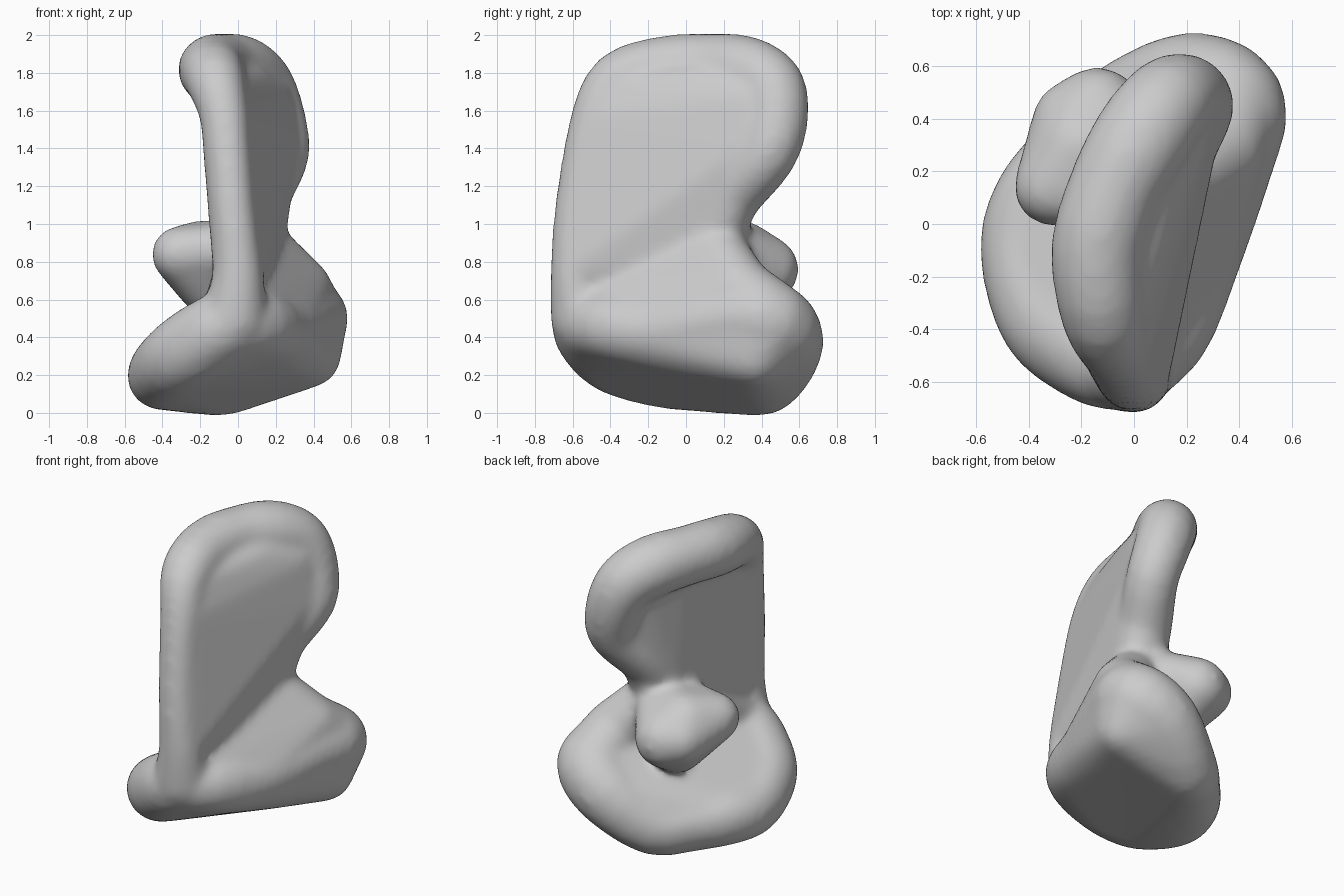
import bpy
import bmesh
from mathutils import Vector

cube = bpy.data.objects.get("Cube")
if cube:
    bpy.data.objects.remove(cube, do_unlink=True)

# Directions of a round ball, reused for every hull
ball = bmesh.new()
bmesh.ops.create_icosphere(ball, subdivisions=3, radius=1)
directions = [v.co.copy() for v in ball.verts]
ball.free()

PUFF = 0.009  # makes up for the shrinkage of the final smoothing
body = bmesh.new()


def hull(balls):
    """Add the convex skin around balls given as (x, y, z, radius)."""
    part = bmesh.new()
    for x, y, z, r in balls:
        for d in directions:
            part.verts.new(Vector((x, y, z)) + d * (r + PUFF))
    bmesh.ops.convex_hull(part, input=part.verts[:])
    loose = [v for v in part.verts if not v.link_faces]
    bmesh.ops.delete(part, geom=loose, context='VERTS')
    bmesh.ops.recalc_face_normals(part, faces=part.faces[:])
    mesh = bpy.data.meshes.new("part")
    part.to_mesh(mesh)
    part.free()
    body.from_mesh(mesh)
    bpy.data.meshes.remove(mesh)


def spline(balls, closed=False, steps=3):
    """Put extra balls on a smooth curve through the given ones."""
    pts = [Vector(b) for b in balls]
    n = len(pts)
    out = []
    for i in range(n if closed else n - 1):
        if closed:
            a, b, c, d = (pts[(i + k) % n] for k in (-1, 0, 1, 2))
        else:
            a, b, c, d = (pts[min(max(i + k, 0), n - 1)] for k in (-1, 0, 1, 2))
        for s in range(steps):
            t = s / steps
            out.append(b + (c - a) * t / 2
                       + (2 * a - 5 * b + 4 * c - d) * t ** 2 / 2
                       + (3 * b - a - 3 * c + d) * t ** 3 / 2)
    return out if closed else out + [pts[-1]]


def tube(balls):
    """Add a rounded tube through the balls."""
    for a, b in zip(balls, balls[1:]):
        hull([a, b])


# Base: a tilted ring, filled almost level by its floor
side = (0.2, -0.15, 0.43, 0.19)
shoulder = (0.32, 0.28, 0.65, 0.17)
haunch = (0.36, 0.45, 0.48, 0.21)
heel = [(0.37, 0.36, 0.31, 0.17), (0.25, 0.06, 0.36, 0.18)]
ring = spline([
    (-0.06, -0.52, 0.46, 0.18),
    (-0.2, -0.45, 0.37, 0.2),
    (-0.33, -0.34, 0.28, 0.19),
    (-0.41, -0.1, 0.2, 0.17),
    (-0.36, 0.09, 0.19, 0.17),
    (-0.22, 0.26, 0.18, 0.17),
    (-0.05, 0.42, 0.18, 0.18),
    (0.2, 0.52, 0.36, 0.2),
    haunch,
    (0.33, 0.26, 0.5, 0.2),
    side,
    (0.1, -0.41, 0.46, 0.18),
], closed=True)
tube(ring + ring[:1])
hull([(x, y, z - 0.04 * r, 0.96 * r) for x, y, z, r in ring] + heel)
hull(heel + [haunch, shoulder, side])

# Upright wall and the flare that carries it into the base
front_edge = [
    (-0.02, -0.54, 0.5, 0.17),
    (0.0, -0.585, 0.75, 0.125),
    (-0.03, -0.575, 1.1, 0.11),
    (-0.07, -0.485, 1.55, 0.12),
]
neck = (0.08, 0.14, 1.04, 0.16)
foot = (0.08, 0.12, 0.9, 0.16)
hull(front_edge[1:] + [
    neck,
    foot,
    (-0.05, -0.3, 1.7, 0.11),
    (0.04, 0.1, 1.72, 0.13),
    (0.13, 0.34, 1.64, 0.15),
    (0.18, 0.36, 1.42, 0.14),
])
hull([foot, shoulder, side, front_edge[0]])

# Thick lip over the top, curling down the back to the neck
lip = [
    (-0.12, -0.35, 1.76, 0.15),
    (-0.14, -0.1, 1.82, 0.17),
    (-0.08, 0.12, 1.83, 0.17),
    (0.02, 0.31, 1.81, 0.18),
    (0.12, 0.45, 1.73, 0.17),
    (0.19, 0.48, 1.56, 0.16),
    (0.22, 0.43, 1.37, 0.15),
    (0.13, 0.26, 1.18, 0.155),
    neck,
]
tube(spline(front_edge + lip))

# Knob resting on the base and growing out of the wall
hull([
    (0.06, 0.2, 0.89, 0.13),
    (0.0, 0.1, 0.88, 0.12),
    (-0.31, 0.14, 0.84, 0.14),
    (-0.2, 0.29, 0.83, 0.18),
    (-0.23, 0.39, 0.77, 0.15),
    (-0.14, 0.42, 0.76, 0.17),
    (-0.13, 0.28, 0.66, 0.16),
])

mesh = bpy.data.meshes.new("abstract_sculpture")
body.to_mesh(mesh)
body.free()
sculpture = bpy.data.objects.new("abstract_sculpture", mesh)
bpy.context.collection.objects.link(sculpture)

# Fuse the parts into one skin and soften the joints
remesh = sculpture.modifiers.new("fuse", 'REMESH')
remesh.mode = 'VOXEL'
remesh.voxel_size = 0.022
remesh.use_smooth_shade = True
soften = sculpture.modifiers.new("soften", 'SMOOTH')
soften.factor = 0.5
soften.iterations = 18

# Plain grey clay
clay = bpy.data.materials.new("grey_clay")
clay.use_nodes = True
grey = (0.6, 0.6, 0.6, 1)
clay.diffuse_color = grey
clay.node_tree.nodes["Principled BSDF"].inputs["Base Color"].default_value = grey
mesh.materials.append(clay)
